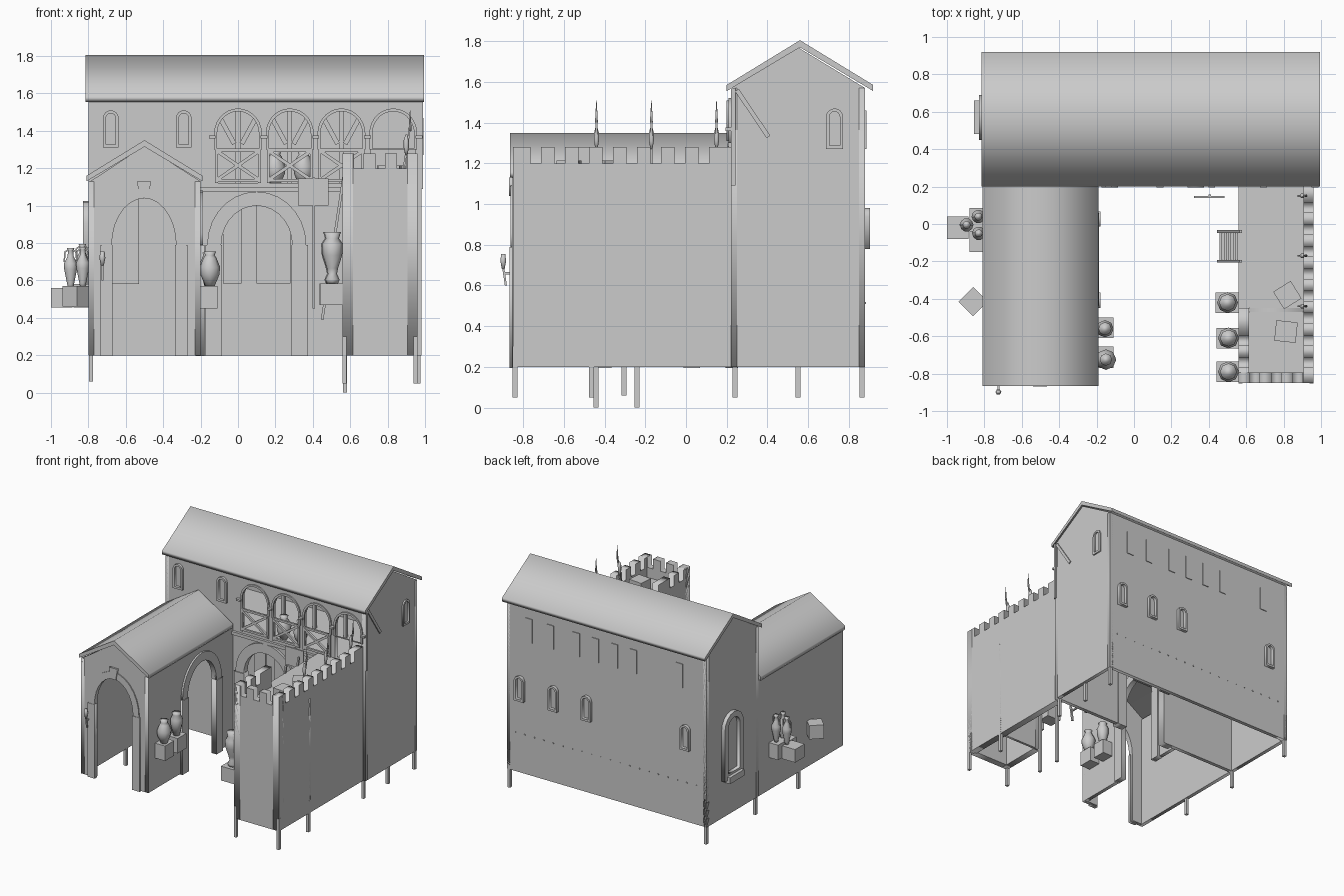
import bpy, math
from mathutils import Matrix, Vector

if "Cube" in bpy.data.objects:
    bpy.data.objects.remove(bpy.data.objects["Cube"])

def link(name, me, smooth=False):
    ob = bpy.data.objects.new(name, me)
    bpy.context.collection.objects.link(ob)
    if smooth:
        me.polygons.foreach_set("use_smooth", [True] * len(me.polygons))
    return ob

def box(name, x0, x1, y0, y1, z0, z1, rot=0.0):
    hx, hy, hz = (x1 - x0) / 2, (y1 - y0) / 2, (z1 - z0) / 2
    v = [(sx * hx, sy * hy, sz * hz) for sz in (-1, 1) for sx, sy in ((-1, -1), (1, -1), (1, 1), (-1, 1))]
    f = [(3, 2, 1, 0), (4, 5, 6, 7), (0, 1, 5, 4), (1, 2, 6, 5), (2, 3, 7, 6), (3, 0, 4, 7)]
    me = bpy.data.meshes.new(name)
    me.from_pydata(v, [], f)
    ob = link(name, me)
    ob.location = (x0 + hx, y0 + hy, z0 + hz)
    ob.rotation_euler.z = math.radians(rot)
    return ob

def plate(name, axis, a, b, *loops):
    """Outline with optional holes in (x,z) or (y,z), filled from depth a to b along axis."""
    cu = bpy.data.curves.new(name, 'CURVE')
    cu.dimensions, cu.fill_mode, cu.extrude = '2D', 'BOTH', abs(b - a) / 2
    for pts in loops:
        s = cu.splines.new('POLY')
        s.points.add(len(pts) - 1)
        for p, (u, w) in zip(s.points, pts):
            p.co = (u, w, 0, 1)
        s.use_cyclic_u = True
    tmp = bpy.data.objects.new(name + "_curve", cu)
    bpy.context.collection.objects.link(tmp)
    dg = bpy.context.evaluated_depsgraph_get()
    me = bpy.data.meshes.new_from_object(tmp.evaluated_get(dg))
    bpy.data.objects.remove(tmp)
    m = (a + b) / 2
    if axis == 'y':
        M = Matrix(((1, 0, 0, 0), (0, 0, -1, m), (0, 1, 0, 0), (0, 0, 0, 1)))
    else:
        M = Matrix(((0, 0, 1, m), (1, 0, 0, 0), (0, 1, 0, 0), (0, 0, 0, 1)))
    me.transform(M)
    return link(name, me)

def arch(c, hw, hz, spring, base, n=14):
    return [(c - hw, base)] + [(c - hw * math.cos(math.pi * i / n), spring + hz * math.sin(math.pi * i / n))
                               for i in range(n + 1)] + [(c + hw, base)]

def rect(u0, u1, z0, z1):
    return [(u0, z0), (u1, z0), (u1, z1), (u0, z1)]

def doorway_wall(u0, u1, top, opening):
    return [(u0, .2)] + opening + [(u1, .2)] + top

def bar(name, p, q, w):
    p, q = Vector(p), Vector(q)
    ob = box(name, -w / 2, w / 2, -w / 2, w / 2, -(q - p).length / 2, (q - p).length / 2)
    ob.location = (p + q) / 2
    ob.rotation_euler = (q - p).to_track_quat('Z', 'Y').to_euler()

def lathe(name, x, y, z, prof, n=8):
    v = [(r * math.cos(2 * math.pi * i / n), r * math.sin(2 * math.pi * i / n), h) for r, h in prof for i in range(n)]
    f = [(k * n + i, k * n + (i + 1) % n, (k + 1) * n + (i + 1) % n, (k + 1) * n + i)
         for k in range(len(prof) - 1) for i in range(n)]
    f += [tuple(range(n))[::-1], tuple(range(len(v) - n, len(v)))]
    me = bpy.data.meshes.new(name)
    me.from_pydata(v, [], f)
    link(name, me, True).location = (x, y, z)

def window(name, axis, face, out, c, z0, z1, hw=.042):
    s = z1 - hw
    plate(name + "_frame", axis, face, face + out, arch(c, hw, hw, s, z0, 8),
          arch(c, hw * .62, hw * .62, s, z0 + hw * .4, 8))

def arch_frame(name, axis, face, out, c, ow, iw, top, itop, spring=.79):
    ring = arch(c, ow, top - spring, spring, spring) + arch(c, iw, itop - spring, spring, spring)[::-1]
    plate(name + "_ring", axis, face, face + out, ring)
    for s in (-1, 1):
        u = sorted((c + s * (iw - .005), c + s * (ow + .008)))
        plate(name + "_jamb", axis, face - out * 2, face + out * 1.4, rect(*u, .195, spring))

T = .03
# Back building shell
open_main = arch(.10, .19, .21, .79, .2)
gallery = [arch(c, .118, .125, 1.385, 1.12) for c in (0, .277, .553, .83)]
plate("hall_front_wall", 'y', .22, .22 + T, doorway_wall(-.8, .98, [(.98, 1.57), (-.8, 1.57)], open_main), *gallery)
plate("hall_back_wall", 'y', .88 - T, .88, rect(-.8, .98, .2, 1.57))
gable = [(.22, .2), (.88, .2), (.88, 1.57), (.55, 1.77), (.22, 1.57)]
plate("hall_left_wall", 'x', -.8, -.8 + T, gable)
plate("hall_right_wall", 'x', .98 - T, .98, gable)
plate("hall_roof", 'x', -.815, .995, [(.2, 1.585), (.2, 1.555), (.56, 1.77), (.92, 1.555), (.92, 1.585), (.56, 1.805)])
box("gallery_floor", -.79, .97, .23, .87, 1.08, 1.11)
box("gallery_beam", -.2, .56, .2, .22, 1.075, 1.1)
arch_frame("courtyard_arch", 'y', .22, -.018, .10, .265, .19, 1.075, 1.0)
for x0, x1 in ((-.08, .02), (.10, .28)):
    box("hall_door_leaf", x0, x1, .32, .335, .585, 1.06)

# Gallery railings, arch trims and roof braces
for i, c in enumerate((0, .277, .553, .83)):
    plate("gallery_arch_trim", 'y', .21, .222, arch(c, .128, .135, 1.385, 1.3),
          arch(c, .112, .119, 1.385, 1.305))
    for s in (-1, 1):
        box("arch_impost", c + s * .138 - .018, c + s * .138 + .018, .195, .225, 1.36, 1.375)
    if i < 3:
        for z in (1.135, 1.295):
            bar("gallery_rail", (c - .12, .215, z), (c + .12, .215, z), .016)
        for s in (-1, 1):
            bar("rail_post", (c + s * .115, .215, 1.12), (c + s * .115, .215, 1.3), .014)
            bar("rail_cross", (c - .11, .213, 1.215 - s * .075), (c + .11, .213, 1.215 + s * .075), .018)
            bar("roof_brace", (c + s * .02, .55, 1.33), (c + s * .14, .55, 1.55), .025)
        bar("roof_post", (c, .58, 1.1), (c, .58, 1.6), .025)
bar("side_brace", (.978, .25, 1.56), (.978, .405, 1.33), .022)
box("side_corner_post", .955, .99, .22, .242, 1.09, 1.57)

# Hall windows
for x in (-.68, -.29):
    window("front_window", 'y', .22, -.02, x, 1.31, 1.51)
for x in (.86, .56, .265, -.615):
    window("back_window", 'y', .88, .025, x, .78, .98)
for x in (.78, .59, .36, .19, .02, -.15, -.56):
    box("back_shutter", x - .03, x + .03, .875, .886, 1.27, 1.46)
window("right_window", 'x', .98, .012, .73, 1.27, 1.47)
window("left_window", 'x', -.8, -.03, .57, .50, 1.025, .12)
box("left_window_sill", -.855, -.8, .48, .66, .48, .53)
for i in range(20):
    box("beam_end", .9 - i * .085, .91 - i * .085, .88, .884, .51, .518)

# Left wing
peak = [(-.2, 1.13), (-.5, 1.32), (-.79, 1.13)]
plate("wing_front_wall", 'y', -.855, -.855 + T, doorway_wall(-.79, -.2, peak, arch(-.5, .175, .25, .79, .2)))
plate("wing_left_wall", 'x', -.8, -.8 + T, rect(-.855, .22, .2, 1.13))
plate("wing_right_wall", 'x', -.2 - T, -.2,
      doorway_wall(-.855, .22, [(.22, 1.13), (-.855, 1.13)], arch(-.19, .185, .22, .79, .2)))
plate("wing_roof", 'y', -.865, .21, [(-.81, 1.16), (-.81, 1.13), (-.5, 1.315), (-.19, 1.13), (-.19, 1.16), (-.5, 1.35)])
arch_frame("wing_front_arch", 'y', -.855, -.008, -.503, .225, .172, 1.095, 1.04)
arch_frame("wing_side_arch", 'x', -.2, .014, -.19, .25, .182, 1.08, 1.01)
plate("keystone", 'y', -.87, -.83, [(-.48, 1.04), (-.465, 1.13), (-.54, 1.13), (-.525, 1.04)])
box("wing_door_leaf", -.68, -.53, 0, .015, .58, 1.08)

# Battlement wing and tower
def crenels(u0, u1, notches):
    top = []
    for a, b in notches:
        top += [(a, 1.28), (a, 1.2), (b, 1.2), (b, 1.28)]
    return ([(u0, .2), (u0, 1.28)] + top + [(u1, 1.28), (u1, .2)])[::-1]

side = [(-.765 + i * .118, -.713 + i * .118) for i in range(8)]
P = .055
plate("rampart_right_wall", 'x', .96 - P, .96, crenels(-.85, .22, side))
plate("tower_front_wall", 'y', -.85, -.85 + P, crenels(.56, .96, [(.62, .67), (.735, .785), (.85, .90)]))
plate("tower_left_wall", 'x', .56, .56 + P, crenels(-.85, -.45, side[:2]))
plate("tower_back_wall", 'y', -.47, -.45, rect(.56, .96, .2, 1.12))
box("rampart_deck", .56, .95, -.84, .22, 1.08, 1.12)

# Crates on the rampart
box("rampart_crate", .765, .875, -.435, -.325, 1.12, 1.215, 32)
box("rampart_crate", .755, .87, -.63, -.52, 1.12, 1.215, -6)

# Spears standing on the rampart
for y in (-.44, -.17, .15):
    bar("spear_shaft", (.88, y, 1.16), (.92, y, 1.42), .01)
    lathe("spear_grip", .9, y, 1.27, [(.006, 0), (.014, .04), (.014, .08), (.005, .11)], 6)
    lathe("spear_tip", .92, y, 1.4, [(.008, 0), (.006, .04), (.001, .11)], 6)

# Foundation posts
for x, y, z0, z1 in [(.95, -.84, .05, .3), (.95, -.465, .05, .3), (.95, .24, .05, .3), (.95, .55, .05, .3),
                     (.965, .865, .05, .3), (.57, -.84, .05, .3), (.572, -.443, 0, 1.1), (.572, -.24, 0, 1.1),
                     (-.785, -.305, .06, .3), (-.785, .24, .06, .3), (-.785, .865, .06, .3)]:
    box("foundation_post", x - .011, x + .011, y - .012, y + .012, z0, z1)

# Ladder against the rampart
lo, hi = Vector((.45, 0, .39)), Vector((.57, 0, 1.19))
for y in (-.2, -.04):
    bar("ladder_rail", lo + Vector((0, y, 0)), hi + Vector((0, y, 0)), .014)
for i in range(1, 10):
    p = lo.lerp(hi, i / 10)
    bar("ladder_rung", p + Vector((0, -.2, 0)), p + Vector((0, -.04, 0)), .012)

# Sign board on a stake
box("sign_board", .32, .485, .138, .15, 1.0, 1.145)
box("sign_stake", .398, .412, .145, .158, .45, 1.15)

# Crates and pottery around the walls
POT = [(.025, 0), (.05, .06), (.055, .1), (.035, .15), (.025, .165), (.033, .185)]
URN = [(.03, 0), (.038, .02), (.024, .05), (.03, .08), (.052, .15), (.056, .21), (.035, .24), (.045, .275)]
AMPHORA = [(.014, 0), (.018, .02), (.034, .1), (.036, .13), (.016, .17), (.014, .2), (.021, .215)]
box("crate", -1.0, -.885, -.08, .04, .455, .56)
box("crate", -.88, -.8, -.15, -.03, .455, .56)
box("crate", -.88, -.8, -.04, .085, .46, .58)
box("crate", -.915, -.805, -.47, -.36, .46, .57, 45)
for x, y, z in ((-.895, -.005, .56), (-.832, .04, .58), (-.83, -.05, .565)):
    lathe("amphora", x, y, z, AMPHORA, 10)
    for s in (-1, 1):
        bar("amphora_handle", (x + s * .033, y, z + .14), (x + s * .032, y, z + .19), .008)
        bar("amphora_handle", (x + s * .033, y, z + .19), (x + s * .01, y, z + .205), .008)
box("crate", -.2, -.11, -.61, -.5, .45, .57)
box("crate", -.2, -.11, -.77, -.655, .45, .57)
lathe("round_pot", -.15, -.725, .57, POT)
lathe("tall_urn", -.155, -.56, .57, [(.025, 0), (.045, .09), (.046, .13), (.03, .165), (.035, .18)])
for y, x in ((-.42, .5), (-.61, .505), (-.79, .505)):
    box("crate", x - .065, .56, y - .055, y + .055, .47, .585)
    lathe("tall_urn", x, y, .585, URN)
lathe("gallery_pot", .2, .3, 1.11, POT)
lathe("gallery_pot", .35, .3, 1.11, POT)

# Wall torch beside the wing arch
bar("torch_stick", (-.725, -.885, .6), (-.725, -.9, .7), .01)
lathe("torch_head", -.725, -.898, .68, [(.008, 0), (.016, .04), (.012, .075)], 6)
bar("torch_bracket", (-.725, -.85, .66), (-.725, -.89, .66), .01)
